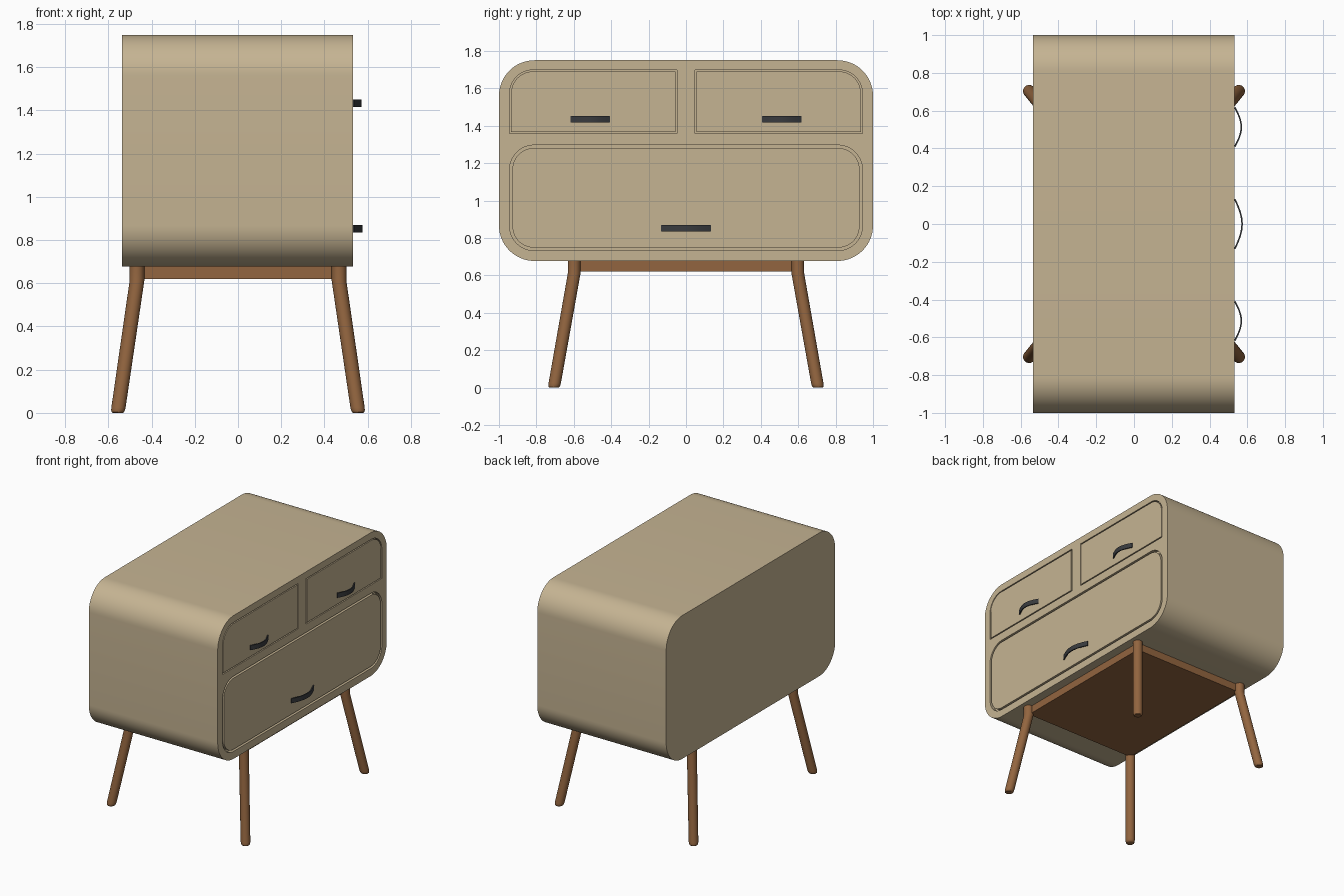
import bpy, bmesh, math

if "Cube" in bpy.data.objects:
    bpy.data.objects.remove(bpy.data.objects["Cube"])


def material(name, col):
    m = bpy.data.materials.new(name)
    m.diffuse_color = (*col, 1)
    m.use_nodes = True
    m.node_tree.nodes["Principled BSDF"].inputs["Base Color"].default_value = m.diffuse_color
    return m


CREAM = material("warm_cream", (0.56, 0.455, 0.29))
WOOD = material("brown_wood", (0.29, 0.13, 0.05))
DARK = material("dark_metal", (0.04, 0.043, 0.048))


def finish(name, bm, mat):
    bmesh.ops.recalc_face_normals(bm, faces=bm.faces)
    me = bpy.data.meshes.new(name)
    bm.to_mesh(me)
    bm.free()
    me.materials.append(mat)
    ob = bpy.data.objects.new(name, me)
    bpy.context.collection.objects.link(ob)
    return ob


def smooth(ob):
    bpy.ops.object.select_all(action='DESELECT')
    ob.select_set(True)
    bpy.context.view_layer.objects.active = ob
    bpy.ops.object.shade_smooth_by_angle(angle=math.radians(35))


def loft(name, rings, mat):
    """Closed solid through a list of equal-length point rings."""
    bm = bmesh.new()
    vs = [[bm.verts.new(p) for p in r] for r in rings]
    n = len(vs[0])
    for a, b in zip(vs, vs[1:]):
        for i in range(n):
            j = (i + 1) % n
            bm.faces.new((a[i], a[j], b[j], b[i]))
    bm.faces.new(vs[0])
    bm.faces.new(vs[-1])
    return finish(name, bm, mat)


def rounded_slab(name, x0, x1, y0, y1, z0, z1, radii, mat):
    """Slab along x; radii for corners (y1,z1), (y0,z1), (y0,z0), (y1,z0)."""
    prof = []
    corners = [(y1, z1, -1, -1), (y0, z1, 1, -1), (y0, z0, 1, 1), (y1, z0, -1, 1)]
    for k, ((y, z, sy, sz), r) in enumerate(zip(corners, radii)):
        steps = 16 if r > 0 else 0
        for i in range(steps + 1):
            a = math.pi / 2 * (k + (i / steps if steps else 0))
            if r > 0:
                prof.append((y + sy * r + r * math.cos(a), z + sz * r + r * math.sin(a)))
            else:
                prof.append((y, z))
    return loft(name, [[(x, y, z) for y, z in prof] for x in (x0, x1)], mat)


# Cabinet body
FRONT = 0.532
body = rounded_slab("cabinet_body", -0.536, FRONT, -1, 1, 0.677, 1.75, [0.19] * 4, CREAM)

# Drawers set in pockets with a thin shadow gap
drawers = [
    ("upper_drawer_left", -0.943, -0.047, 1.358, 1.698, (0, 0.125, 0, 0), 0.008),
    ("upper_drawer_right", 0.047, 0.943, 1.358, 1.698, (0.125, 0, 0, 0), 0.008),
    ("lower_drawer", -0.943, 0.943, 0.733, 1.296, (0.13,) * 4, 0.015),
]
for name, y0, y1, z0, z1, radii, gap in drawers:
    cutter = rounded_slab("pocket_cutter", FRONT - 0.03, FRONT + 0.1,
                          y0, y1, z0, z1, radii, CREAM)
    cutter.hide_render = True
    mod = body.modifiers.new("pocket", 'BOOLEAN')
    mod.operation, mod.solver, mod.object = 'DIFFERENCE', 'EXACT', cutter
    bpy.context.view_layer.objects.active = body
    bpy.ops.object.modifier_apply(modifier=mod.name)
    bpy.data.objects.remove(cutter)
    inner = [max(r - gap, 0) for r in radii]
    smooth(rounded_slab(name, FRONT - 0.035, FRONT, y0 + gap, y1 - gap,
                        z0 + gap, z1 - gap, inner, CREAM))
smooth(body)


# Bowed strip handles
def handle(name, yc, half, z0, z1, bulge):
    t, n, rings = 0.008, 24, []
    for i in range(n + 1):
        u = i / n
        y = yc - half + 2 * half * u
        x = FRONT - 0.002 + (bulge - t) * math.sin(math.pi * u)
        # keep thickness measured across the strip
        a = math.atan2((bulge - t) * math.pi * math.cos(math.pi * u), 2 * half)
        dx, dy = t * math.cos(a), -t * math.sin(a)
        rings.append([(x, y, z0), (x + dx, y + dy, z0), (x + dx, y + dy, z1), (x, y, z1)])
    smooth(loft(name, rings, DARK))


handle("upper_handle_left", -0.513, 0.102, 1.417, 1.452, 0.042)
handle("upper_handle_right", 0.513, 0.102, 1.417, 1.452, 0.042)
handle("lower_handle", 0, 0.13, 0.834, 0.869, 0.046)

# Base slab under the cabinet
rounded_slab("base_slab", -0.465, 0.465, -0.595, 0.595, 0.62, 0.68, [0] * 4, WOOD)

# Splayed round legs with a short upright top and softened feet
for sx, fx in ((1, "front"), (-1, "back")):
    for sy, fy in ((1, "right"), (-1, "left")):
        rings = []
        for z, r in ((0, 0.024), (0.004, 0.029), (0.012, 0.032), (0.025, 0.033),
                     (0.61, 0.034), (0.685, 0.034)):
            k = max(0, 1 - z / 0.61)
            cx, cy = sx * (0.468 + 0.089 * k), sy * (0.598 + 0.108 * k)
            rings.append([(cx + r * math.cos(math.tau * i / 24),
                           cy + r * math.sin(math.tau * i / 24), z) for i in range(24)])
        smooth(loft(f"{fx}_leg_{fy}", rings, WOOD))
